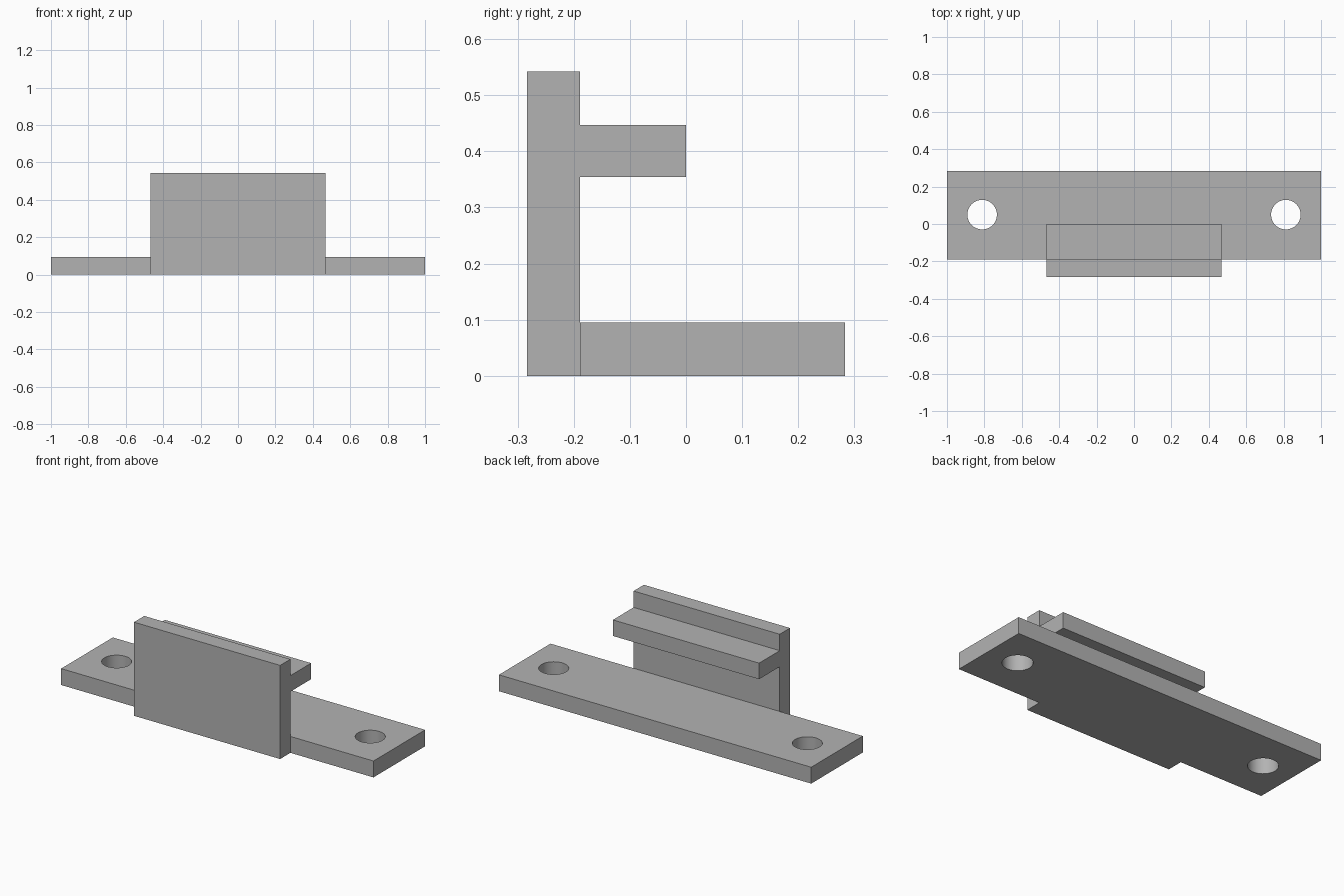
import bpy
import bmesh
from mathutils import Matrix, Vector

if "Cube" in bpy.data.objects:
    bpy.data.objects.remove(bpy.data.objects["Cube"])

grey = bpy.data.materials.new("plain grey")
grey.use_nodes = True
colour = (0.45, 0.45, 0.45, 1)
grey.diffuse_color = colour
grey.node_tree.nodes["Principled BSDF"].inputs["Base Color"].default_value = colour


def add_object(name, bm):
    mesh = bpy.data.meshes.new(name)
    bm.to_mesh(mesh)
    bm.free()
    mesh.materials.append(grey)
    obj = bpy.data.objects.new(name, mesh)
    bpy.context.collection.objects.link(obj)
    return obj


def box(name, low, high):
    low, high = Vector(low), Vector(high)
    bm = bmesh.new()
    place = Matrix.Translation((low + high) / 2) @ Matrix.Diagonal((*(high - low), 1))
    bmesh.ops.create_cube(bm, size=1, matrix=place)
    return add_object(name, bm)


def combine(target, tool, operation):
    mod = target.modifiers.new(tool.name, "BOOLEAN")
    mod.operation = operation
    mod.solver = "EXACT"
    mod.object = tool
    bpy.context.view_layer.objects.active = target
    bpy.ops.object.modifier_apply(modifier=mod.name)
    bpy.data.objects.remove(tool)


HALF = 0.468     # half width of the upright
SEAM = -0.189    # back face of the upright
THICK = 0.095

# Mounting plate, upright and ledge joined into one solid
bracket = box("bracket", (-1, SEAM, 0), (1, 0.283, THICK))
combine(bracket, box("upright", (-HALF, -0.283, 0), (HALF, SEAM, 0.542)), "UNION")
combine(bracket, box("ledge", (-HALF, SEAM, 0.354), (HALF, 0, 0.447)), "UNION")

# Screw holes through both ends of the plate
for side in (-1, 1):
    bm = bmesh.new()
    bmesh.ops.create_cone(bm, cap_ends=True, segments=48, radius1=0.079,
                          radius2=0.079, depth=0.4,
                          matrix=Matrix.Translation((side * 0.812, 0.05, 0.05)))
    cutter = add_object("hole_cutter", bm)
    cutter.hide_render = True
    combine(bracket, cutter, "DIFFERENCE")

# Smooth hole walls, sharp edges elsewhere
bpy.ops.object.select_all(action="DESELECT")
bracket.select_set(True)
bpy.context.view_layer.objects.active = bracket
bpy.ops.object.shade_smooth_by_angle()
